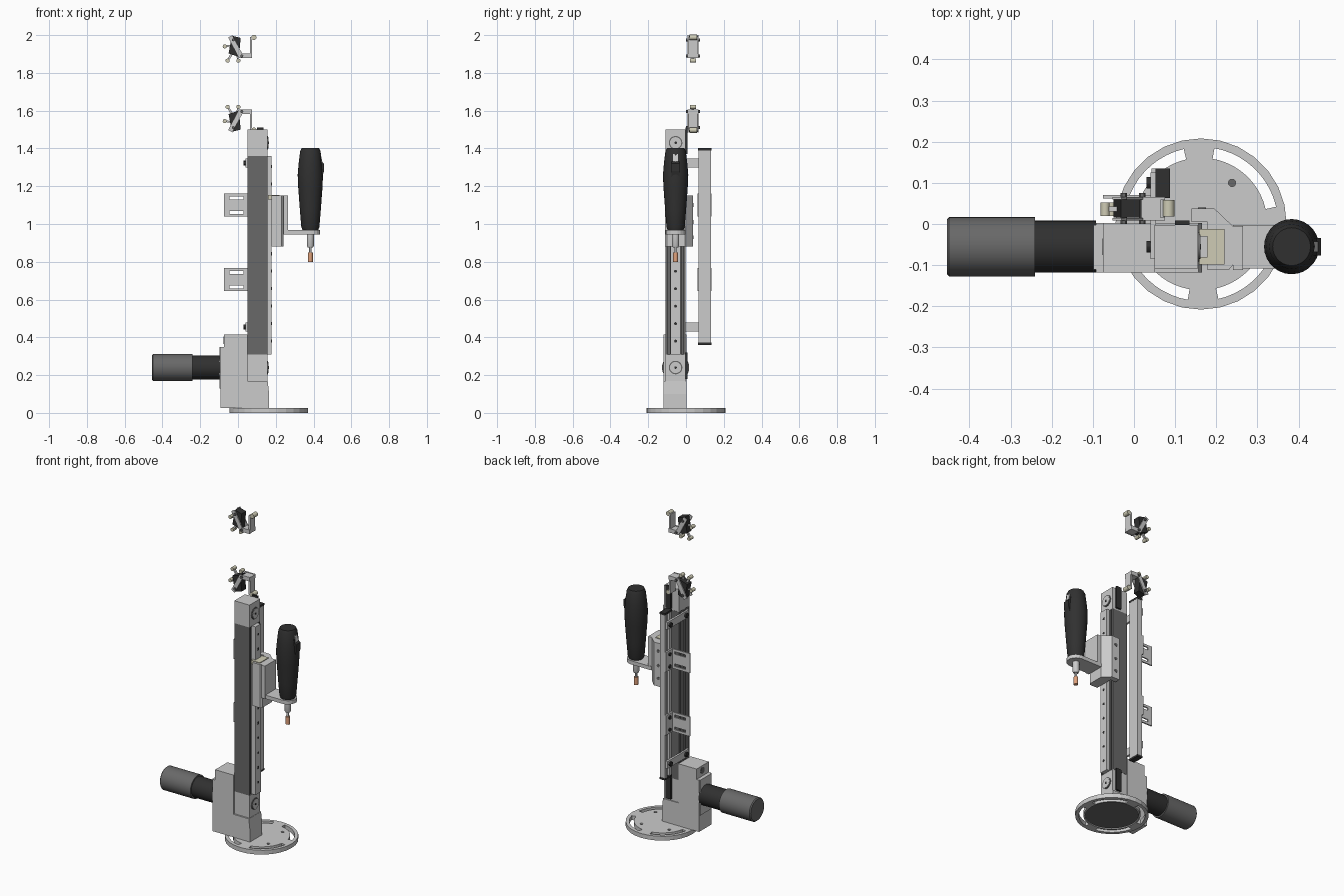
import bpy, bmesh
from math import sin, cos, pi, radians
from mathutils import Matrix

if "Cube" in bpy.data.objects:
    bpy.data.objects.remove(bpy.data.objects["Cube"])


def material(name, r, g, b):
    m = bpy.data.materials.new(name)
    m.diffuse_color = (r, g, b, 1)
    m.use_nodes = True
    m.node_tree.nodes["Principled BSDF"].inputs["Base Color"].default_value = m.diffuse_color
    return m


BLACK = material("black", 0.03, 0.03, 0.03)
DARK = material("dark_grey", 0.14, 0.14, 0.14)
TAN = material("tan", 0.62, 0.6, 0.46)
COPPER = material("copper", 0.75, 0.36, 0.2)


def finish(name, bm, mat=None, smooth=False):
    bmesh.ops.recalc_face_normals(bm, faces=bm.faces)
    me = bpy.data.meshes.new(name)
    bm.to_mesh(me)
    bm.free()
    ob = bpy.data.objects.new(name, me)
    bpy.context.collection.objects.link(ob)
    if mat:
        me.materials.append(mat)
    if smooth:
        bpy.ops.object.select_all(action='DESELECT')
        ob.select_set(True)
        bpy.context.view_layer.objects.active = ob
        bpy.ops.object.shade_smooth_by_angle(angle=radians(30))
    return ob


def prism(name, pts, axis, a, b, mat=None):
    """Extrude a 2D outline along an axis from a to b."""
    put = {'X': lambda p, t: (t, p[0], p[1]), 'Y': lambda p, t: (p[0], t, p[1]),
           'Z': lambda p, t: (p[0], p[1], t)}[axis]
    bm = bmesh.new()
    lo = [bm.verts.new(put(p, a)) for p in pts]
    hi = [bm.verts.new(put(p, b)) for p in pts]
    bm.faces.new(lo)
    bm.faces.new(hi)
    n = len(pts)
    for i in range(n):
        j = (i + 1) % n
        bm.faces.new((lo[i], lo[j], hi[j], hi[i]))
    return finish(name, bm, mat)


def box(name, x0, x1, y0, y1, z0, z1, mat=None):
    return prism(name, [(x0, y0), (x1, y0), (x1, y1), (x0, y1)], 'Z', z0, z1, mat)


def lathe(name, origin, axis, prof, mat=None, n=24):
    """Turn (radius, distance) pairs around an axis through origin."""
    rot = {'X': Matrix.Rotation(pi / 2, 4, 'Y'), 'Y': Matrix.Rotation(-pi / 2, 4, 'X'),
           'Z': Matrix()}[axis]
    bm = bmesh.new()
    rings = [[bm.verts.new((r * cos(2 * pi * k / n), r * sin(2 * pi * k / n), d))
              for k in range(n)] for r, d in prof]
    bm.faces.new(rings[0])
    bm.faces.new(rings[-1])
    for A, B in zip(rings, rings[1:]):
        for k in range(n):
            j = (k + 1) % n
            bm.faces.new((A[k], A[j], B[j], B[k]))
    bm.transform(Matrix.Translation(origin) @ rot)
    return finish(name, bm, mat, True)


def cyl(name, origin, axis, r, length, mat=None, n=20):
    return lathe(name, origin, axis, [(r, 0), (r, length)], mat, n)


def cut(ob, cutters):
    for c in cutters:
        m = ob.modifiers.new("cut", 'BOOLEAN')
        m.operation, m.object, m.solver = 'DIFFERENCE', c, 'EXACT'
        bpy.context.view_layer.objects.active = ob
        bpy.ops.object.modifier_apply(modifier=m.name)
        bpy.data.objects.remove(c)


# Round base with four curved slots and mounting holes
CX, CY = 0.163, -0.055
base = prism("base_disc", [(CX + 0.208 * cos(2 * pi * k / 28), 0.208 * sin(2 * pi * k / 28))
                           for k in range(28)], 'Z', 0, 0.027)
cutters = []
for q in range(4):
    arc = [radians(90 * q + 13 + 67 * k / 10) for k in range(11)]
    pts = [(CX + 0.187 * cos(t), 0.187 * sin(t)) for t in arc]
    pts += [(CX + 0.161 * cos(t), 0.161 * sin(t)) for t in reversed(arc)]
    cutters.append(prism("slot_cutter", pts, 'Z', -0.05, 0.08))
    t = radians(53 + 90 * q)
    cutters.append(cyl("hole_cutter", (CX + 0.125 * cos(t), 0.125 * sin(t), -0.05), 'Z', 0.009, 0.2, n=12))
cutters.append(cyl("recess_cutter", (CX, 0, -0.05), 'Z', 0.152, 0.056, n=28))
cut(base, cutters)
pad = cyl("base_pad", (CX, 0, 0.005), 'Z', 0.15, 0.002, DARK, 28)

# Gearbox housing, motor flange and motor
prism("gearbox_housing", [(-0.092, 0.027), (0.165, 0.027), (0.165, 0.1), (0.157, 0.17),
                          (0.05, 0.17), (0.05, 0.415), (-0.075, 0.415), (-0.075, 0.35),
                          (-0.092, 0.35)], 'Y', -0.118, 0.003)
cyl("gearbox_port", (-0.077, CY, 0.385), 'X', 0.02, 0.004, DARK)
box("motor_flange", -0.098, -0.09, -0.11, -0.002, 0.13, 0.35)
cyl("motor_gearhead", (-0.24, CY, 0.24), 'X', 0.063, 0.148, BLACK, 32)
lathe("motor_body", (-0.455, CY, 0.24), 'X',
      [(0.066, 0), (0.072, 0.006), (0.072, 0.215)], DARK, 32)

# Column: end blocks and grooved extrusion
for nm, z0, z1, zc in (("lower", 0.17, 0.31, 0.24), ("upper", 1.36, 1.5, 1.43)):
    box(nm + "_end_block", 0.05, 0.155, -0.108, -0.003, z0, z1)
    cyl(nm + "_bearing_cap", (0.154, CY, zc), 'X', 0.036, 0.005, DARK)
    cyl(nm + "_bearing_ring", (0.158, CY, zc), 'X', 0.03, 0.003)
    cyl(nm + "_bearing_bolt", (0.16, CY, zc), 'X', 0.007, 0.003, BLACK, 12)
    box(nm + "_side_plate", 0.1, 0.135, -0.003, 0.008, z0 + 0.01, z1 + 0.01, BLACK)
half = [(0.05, -0.015), (0.064, -0.015), (0.064, -0.035), (0.05, -0.035), (0.05, -0.053),
        (0.155, -0.053), (0.155, -0.042), (0.145, -0.042), (0.145, -0.03), (0.155, -0.03)]
outline = [(x, y + CY) for x, y in half] + [(x, CY - y) for x, y in reversed(half)]
prism("column_extrusion", outline, 'Z', 0.31, 1.36, DARK)

# Linear rail with bolt holes
box("linear_rail", 0.15, 0.178, CY - 0.026, CY + 0.026, 0.31, 1.36)
for k in range(11):
    cyl("rail_bolt", (0.176, CY, 0.38 + 0.0925 * k), 'X', 0.008, 0.003, BLACK, 10)

# Carriage, rail seal and tool bracket
prism("carriage", [(0.178, -0.112), (0.23, -0.112), (0.24, -0.1), (0.24, -0.005), (0.195, 0.038),
                   (0.14, 0.038), (0.14, 0.005), (0.178, 0.005)], 'Z', 0.88, 1.15)
box("rail_seal", 0.158, 0.22, -0.098, -0.012, 1.13, 1.154, TAN)
for z in (0.93, 1.01, 1.1):
    cyl("carriage_bolt", (0.165, 0.036, z), 'Y', 0.01, 0.004, DARK, 12)
box("bracket_back", 0.24, 0.265, -0.112, -0.005, 0.945, 1.15)
end = [(0.383 + 0.053 * cos(radians(a)), CY + 0.053 * sin(radians(a))) for a in range(-90, 91, 20)]
prism("bracket_shelf", [(0.24, -0.108)] + end + [(0.24, -0.002)], 'Z', 0.945, 0.968)

# Handheld tool in the bracket
lathe("tool_handle", (0.383, CY, 0), 'Z',
      [(0.042, 0.968), (0.048, 0.985), (0.055, 1.07), (0.064, 1.19), (0.067, 1.26), (0.062, 1.32),
       (0.054, 1.385), (0.046, 1.402)], BLACK, 28)
lathe("tool_collar", (0.383, CY, 0), 'Z', [(0.014, 0.875), (0.019, 0.885), (0.019, 0.945)])
cyl("tool_shank", (0.383, CY, 0.845), 'Z', 0.007, 0.035, None, 12)
cyl("tool_tip", (0.383, CY, 0.8), 'Z', 0.013, 0.048, COPPER, 16)
prism("tool_switch_mount", [(0.43, 1.38), (0.443, 1.33), (0.455, 1.32), (0.455, 1.28), (0.44, 1.23),
                            (0.42, 1.23), (0.42, 1.38)], 'Y', -0.076, -0.034, BLACK)
prism("tool_switch", [(0.43, 1.375), (0.438, 1.37), (0.447, 1.33), (0.43, 1.33)], 'Y', -0.068, -0.042)

# Rear cable channel with end caps
prism("cable_channel", [(0.053, 0.065), (0.087, 0.065), (0.087, 0.133), (0.053, 0.133), (0.053, 0.112),
                        (0.068, 0.112), (0.068, 0.086), (0.053, 0.086)], 'Z', 0.37, 1.39)
for z in (0.36, 1.39):
    box("channel_cap", 0.052, 0.088, 0.063, 0.135, z, z + 0.012, BLACK)

# Straps from the column to the channel
for zc in (0.455, 1.323):
    box("channel_strap", 0.04, 0.053, -0.085, 0.125, zc - 0.023, zc + 0.023)
    for y in (CY, 0.1):
        cyl("strap_bolt", (0.03, y, zc), 'X', 0.014, 0.012, BLACK, 12)

# Slotted angle plates
for zc in (0.705, 1.1):
    plate = box("slotted_plate", -0.075, 0.05, 0.062, 0.07, zc - 0.061, zc + 0.061)
    cut(plate, [box("slot_cutter", -0.045, 0.03, 0.04, 0.09, zc + s * 0.038 - 0.008, zc + s * 0.038 + 0.008)
                for s in (-1, 1)])
    box("angle_flange", 0.043, 0.053, 0.062, 0.135, zc - 0.061, zc + 0.061)
    for s in (-1, 1):
        cyl("flange_bolt", (0.036, 0.1, zc + s * 0.038), 'X', 0.011, 0.008, BLACK, 12)

# Limit switch assemblies, the upper one mirrored in height
for nm, f in (("lower", lambda z: z), ("upper", lambda z: 3.485 - z)):
    prism(nm + "_switch_body", [(-0.05, f(1.582)), (0.005, f(1.6)), (0.014, f(1.5)), (-0.032, f(1.488))],
          'Y', 0.016, 0.06, BLACK)
    arm = [(0.005, 1.607), (0.075, 1.607), (0.075, 1.582), (0.022, 1.582), (-0.03, 1.485), (-0.052, 1.498)]
    for y in (0.008, 0.06):
        prism(nm + "_switch_arm", [(x, f(z)) for x, z in arm], 'Y', y, y + 0.006)
    box(nm + "_arm_bridge", 0.02, 0.075, 0.012, 0.062, *sorted((f(1.585), f(1.605))))
    box(nm + "_arm_post", 0.064, 0.075, 0.014, 0.06, *sorted((f(1.495), f(1.6))))
    cyl(nm + "_post_roller", (0.084, 0.018, f(1.497)), 'Y', 0.014, 0.04, TAN)
    for x, z, sx, sz in ((-0.055, 1.62, -0.03, 1.58), (0.002, 1.62, -0.01, 1.59), (-0.07, 1.545, -0.035, 1.54)):
        cyl(nm + "_small_roller", (x, 0.02, f(z)), 'Y', 0.011, 0.032, TAN, 14)
        w = 0.004
        prism(nm + "_roller_stem", [(x - w, f(z - w)), (x + w, f(z + w)), (sx + w, f(sz + w)),
                                    (sx - w, f(sz - w))], 'Y', 0.03, 0.042)
    for x, z in ((-0.025, 1.51), (0.02, 1.595)):
        cyl(nm + "_switch_pin", (x, 0.0, f(z)), 'Y', 0.008, 0.075, DARK, 12)
